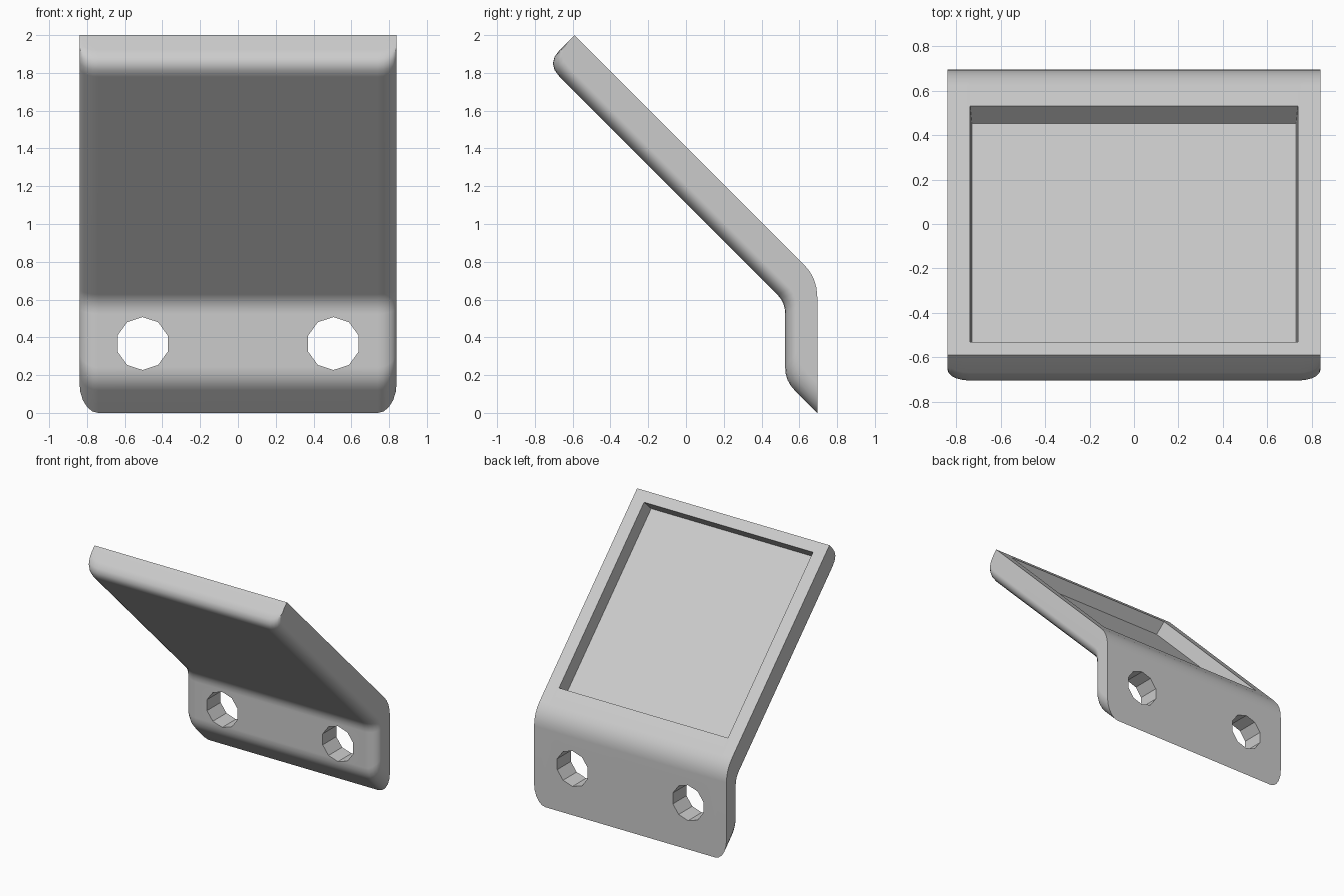
import bpy
import bmesh
from math import pi, sin, cos, radians, sqrt
from mathutils import Matrix, Vector

if "Cube" in bpy.data.objects:
    bpy.data.objects.remove(bpy.data.objects["Cube"])

HALF = 0.84     # half width
EDGE = 0.1      # width of the rounded side edges
STEPS = 5

grey = bpy.data.materials.new("light grey")
grey.use_nodes = True
grey.diffuse_color = (0.6, 0.6, 0.6, 1)
grey.node_tree.nodes["Principled BSDF"].inputs["Base Color"].default_value = (0.6, 0.6, 0.6, 1)


def make_object(name, bm):
    bmesh.ops.recalc_face_normals(bm, faces=bm.faces)
    mesh = bpy.data.meshes.new(name)
    bm.to_mesh(mesh)
    bm.free()
    mesh.materials.append(grey)
    obj = bpy.data.objects.new(name, mesh)
    bpy.context.collection.objects.link(obj)
    return obj


def rounded(corners):
    """Outline from (y, z, cut) corners, each rounded back by its cut length."""
    points = []
    for i, (y, z, cut) in enumerate(corners):
        p = Vector((y, z))
        if not cut:
            points.append(p)
            continue
        before = Vector(corners[i - 1][:2])
        after = Vector(corners[(i + 1) % len(corners)][:2])
        a = p + (before - p).normalized() * cut
        b = p + (after - p).normalized() * cut
        for k in range(STEPS):
            t = k / (STEPS - 1)
            points.append(a * (1 - t) ** 2 + p * 2 * t * (1 - t) + b * t * t)
    return points


def section(d, lift):
    """Bent side outline, underside moved in by d, lower end raised by lift."""
    s = d / sqrt(2)
    return rounded([
        (-0.59, 2.0, 0),
        (-0.74 + s, 1.85 + s, 0.1),
        (0.525 + d, 0.585 + 0.414 * d, 0.06),
        (0.525 + d, 0.17 + lift - d, 0.07),
        (0.695, lift, 0),
        (0.695, 0.715, 0.1),
    ])


# Bent bracket, lofted across its width with rounded front edges
angles = [pi / 2 * k / STEPS for k in range(STEPS + 1)]
slices = [(HALF - EDGE * (1 - cos(a)), 1 - sin(a)) for a in angles]
slices += [(-x, f) for x, f in reversed(slices)]
bm = bmesh.new()
rings = [[bm.verts.new((x, p.x, p.y)) for p in section(0.07 * f, 0.16 * f)]
         for x, f in slices]
for r, q in zip(rings, rings[1:]):
    for i in range(len(r)):
        bm.faces.new((r[i - 1], r[i], q[i], q[i - 1]))
bm.faces.new(rings[0])
bm.faces.new(rings[-1])
bracket = make_object("bent_bracket", bm)

# Cutter for the shallow tray in the sloping plate, slightly tapered
bm = bmesh.new()
bmesh.ops.create_cube(bm, size=2)
for v in bm.verts:
    v.co.x *= 0.73 if v.co.z < 0 else 0.745
    v.co.y *= 0.75
    v.co.z *= 0.11
bmesh.ops.transform(bm, verts=bm.verts, matrix=Matrix.Translation((0, 0, 1.41))
                    @ Matrix.Rotation(radians(-45), 4, "X"))
cutters = [make_object("tray_cutter", bm)]

# Cutters for the two screw holes
for side, name in ((1, "left"), (-1, "right")):
    bm = bmesh.new()
    bmesh.ops.create_cone(bm, segments=10, radius1=0.14, radius2=0.14,
                          depth=0.6, cap_ends=True)
    bmesh.ops.transform(bm, verts=bm.verts,
                        matrix=Matrix.Translation((side * 0.505, 0.6, 0.367))
                        @ Matrix.Rotation(pi / 2, 4, "X"))
    cutters.append(make_object(name + "_hole_cutter", bm))

# Cut, then remove the cutters
bpy.ops.object.select_all(action="DESELECT")
bpy.context.view_layer.objects.active = bracket
bracket.select_set(True)
for cutter in cutters:
    mod = bracket.modifiers.new("cut", "BOOLEAN")
    mod.operation = "DIFFERENCE"
    mod.solver = "EXACT"
    mod.object = cutter
    bpy.ops.object.modifier_apply(modifier=mod.name)
    bpy.data.objects.remove(cutter)

# Smooth rounded edges, flat broad faces
bpy.ops.object.shade_smooth_by_angle(angle=radians(30))
normals = bracket.modifiers.new("flat faces", "WEIGHTED_NORMAL")
normals.keep_sharp = True
